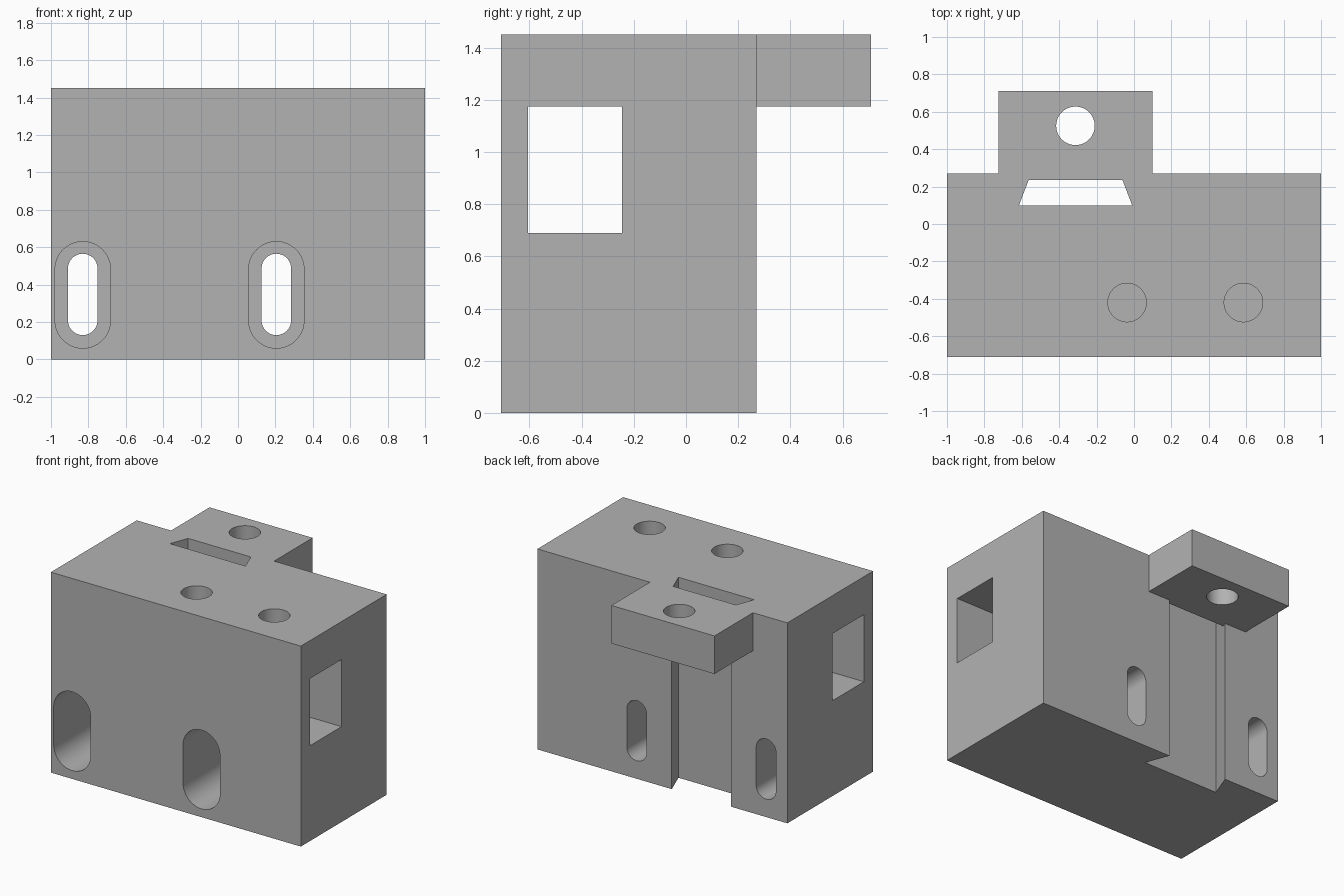
import bpy, bmesh, math

if "Cube" in bpy.data.objects:
    bpy.data.objects.remove(bpy.data.objects["Cube"], do_unlink=True)

grey = bpy.data.materials.new("machined_grey")
grey.use_nodes = True
colour = (0.45, 0.45, 0.45, 1)
grey.diffuse_color = colour
grey.node_tree.nodes["Principled BSDF"].inputs["Base Color"].default_value = colour


def prism(name, outline, axis, low, high):
    """Extrude a 2D outline along an axis from low to high."""
    place = {"x": lambda u, v, w: (w, u, v),
             "y": lambda u, v, w: (u, w, v),
             "z": lambda u, v, w: (u, v, w)}[axis]
    bm = bmesh.new()
    rings = [[bm.verts.new(place(u, v, w)) for u, v in outline] for w in (low, high)]
    for ring in rings:
        bm.faces.new(ring)
    n = len(outline)
    for i in range(n):
        j = (i + 1) % n
        bm.faces.new((rings[0][i], rings[0][j], rings[1][j], rings[1][i]))
    bmesh.ops.recalc_face_normals(bm, faces=bm.faces)
    mesh = bpy.data.meshes.new(name)
    bm.to_mesh(mesh)
    bm.free()
    mesh.materials.append(grey)
    obj = bpy.data.objects.new(name, mesh)
    bpy.context.collection.objects.link(obj)
    return obj


def rect(u0, u1, v0, v1):
    return [(u0, v0), (u1, v0), (u1, v1), (u0, v1)]


def stadium(u, v0, v1, r, steps=32):
    """Upright rounded slot; v0 == v1 centres would give a circle."""
    points = []
    for start, v in ((0, v1 - r), (math.pi, v0 + r)):
        for i in range(steps + 1):
            a = start + math.pi * i / steps
            points.append((u + r * math.cos(a), v + r * math.sin(a)))
    return points


def circle(u, v, r, steps=64):
    return [(u + r * math.cos(math.tau * i / steps),
             v + r * math.sin(math.tau * i / steps)) for i in range(steps)]


def combine(target, tool, operation):
    """Apply a boolean and discard the tool."""
    tool.hide_render = True
    mod = target.modifiers.new(operation.lower(), "BOOLEAN")
    mod.operation = operation
    mod.solver = "EXACT"
    mod.object = tool
    bpy.context.view_layer.objects.active = target
    bpy.ops.object.modifier_apply(modifier=mod.name)
    bpy.data.objects.remove(tool, do_unlink=True)


TOP, FRONT, BACK = 1.45, -0.71, 0.27
CEILING = 1.175  # tunnel roof and underside of the tab

# Main block with a dovetail groove running up its back
block = prism("mounting_block",
              [(-1, FRONT), (1, FRONT), (1, BACK), (-0.075, BACK), (-0.01, 0.1),
               (-0.615, 0.1), (-0.55, BACK), (-1, BACK)], "z", 0, TOP)

# Rear tab bridging the groove
combine(block, prism("rear_tab", rect(-0.725, 0.1, 0.235, 0.71), "z", CEILING, TOP), "UNION")

# Tunnel across the block
combine(block, prism("tunnel_cutter", rect(-0.605, -0.245, 0.69, CEILING), "x", -1.1, 1.1),
        "DIFFERENCE")

# Round holes: two into the tunnel, one through the tab
for x, y, bottom in ((-0.037, -0.42, 1.0), (0.585, -0.42, 1.0), (-0.313, 0.525, 1.0)):
    combine(block, prism("hole_cutter", circle(x, y, 0.103), "z", bottom, TOP + 0.1),
            "DIFFERENCE")

# Counterbored slots from front to back
for x in (-0.83, 0.205):
    combine(block, prism("counterbore_cutter", stadium(x, 0.06, 0.63, 0.148), "y",
                         FRONT - 0.1, 0), "DIFFERENCE")
    combine(block, prism("slot_cutter", stadium(x, 0.13, 0.565, 0.079), "y",
                         -0.1, BACK + 0.1), "DIFFERENCE")

# Smooth the bores, keep machined edges crisp
bpy.ops.object.select_all(action="DESELECT")
block.select_set(True)
bpy.context.view_layer.objects.active = block
bpy.ops.object.shade_smooth_by_angle(angle=math.radians(30))
